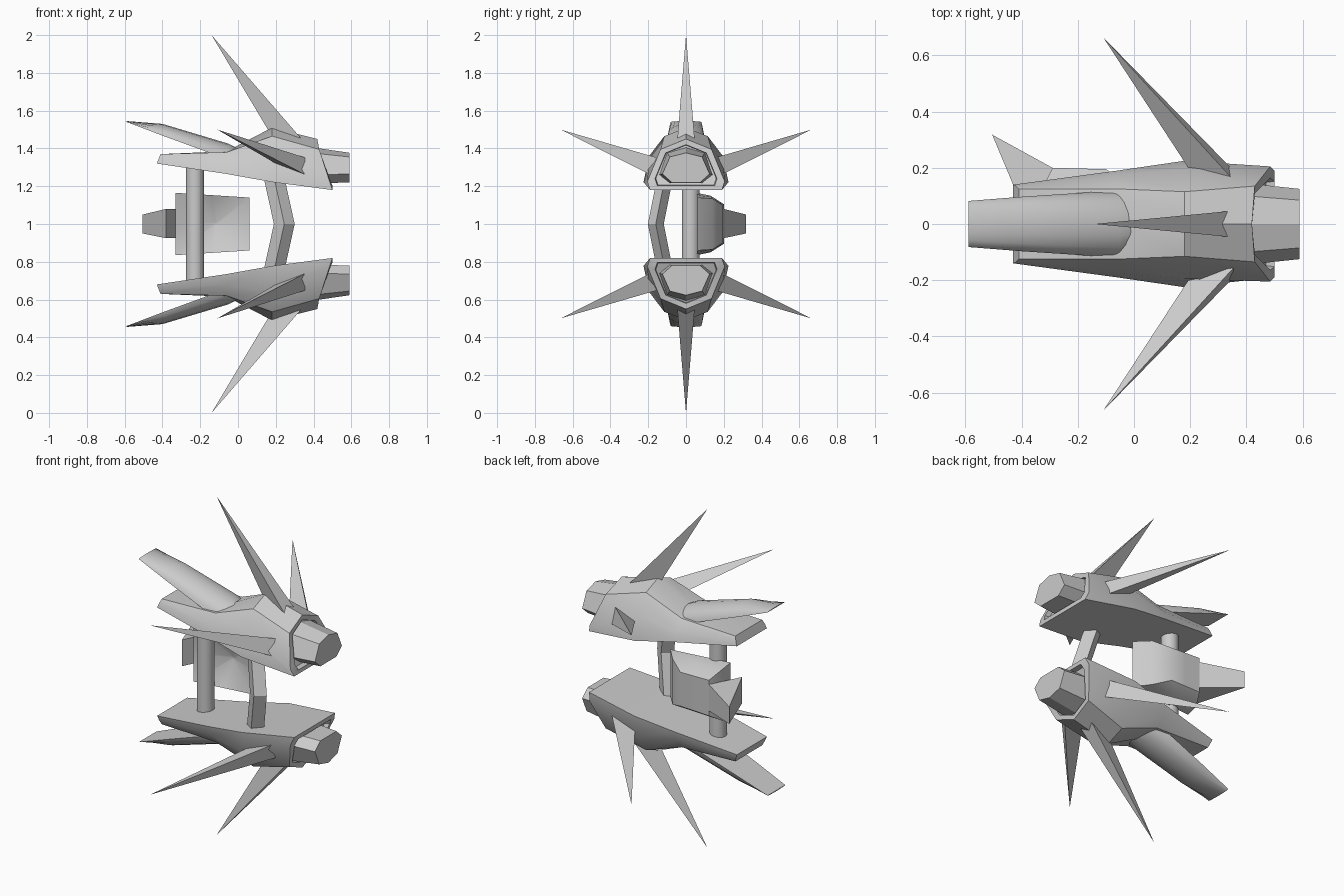
import bpy, bmesh, math

if bpy.data.objects.get("Cube"):
    bpy.data.objects.remove(bpy.data.objects["Cube"], do_unlink=True)

GREY = (0.6, 0.6, 0.6, 1)
mat = bpy.data.materials.new("plain grey")
mat.use_nodes = True
mat.diffuse_color = GREY
mat.node_tree.nodes["Principled BSDF"].inputs["Base Color"].default_value = GREY


def finish(name, bm, smooth=30):
    """Turn a bmesh into a shaded object."""
    bmesh.ops.recalc_face_normals(bm, faces=bm.faces[:])
    mesh = bpy.data.meshes.new(name)
    bm.to_mesh(mesh)
    bm.free()
    mesh.materials.append(mat)
    if smooth:
        mesh.shade_smooth()
        mesh.set_sharp_from_angle(angle=math.radians(smooth))
    obj = bpy.data.objects.new(name, mesh)
    bpy.context.collection.objects.link(obj)
    return obj


def loft(name, rings, smooth=30, flip=False, cap_start=True, cap_end=True):
    """Skin closed rings of points; flip reflects the part into the lower pod."""
    bm = bmesh.new()
    vs = [[bm.verts.new((x, y, 2 - z if flip else z)) for x, y, z in r] for r in rings]
    n = len(rings[0])
    for a, b in zip(vs, vs[1:]):
        for i in range(n):
            j = (i + 1) % n
            bm.faces.new((a[i], a[j], b[j], b[i]))
    if cap_start:
        bm.faces.new(vs[0])
    if cap_end:
        bm.faces.new(vs[-1])
    return finish(name, bm, smooth)


def whole(half):
    """Reflect a half section (bottom corner to top centre) across y = 0."""
    return half + [(x, -y, z) for x, y, z in reversed(half[:-1])]


def shrink(ring, s, dx, zc=1.3):
    return [(x + dx, y * s, zc + (z - zc) * s) for x, y, z in ring]


def spike(name, base, tip, flip):
    bm = bmesh.new()
    pts = [bm.verts.new((x, y, 2 - z if flip else z)) for x, y, z in base + [tip]]
    bm.faces.new(pts[:3])
    for i in range(3):
        bm.faces.new((pts[i], pts[(i + 1) % 3], pts[3]))
    finish(name, bm, 0)


# Hull sections, from the prow to the slanted tail
prow = whole([(-.43, .14, 1.32), (-.42, .135, 1.345), (-.41, .125, 1.37), (-.41, 0, 1.37)])
waist = whole([(-.06, .19, 1.265), (-.06, .175, 1.32), (-.06, .125, 1.38), (-.06, 0, 1.385)])
hump = whole([(.18, .225, 1.222), (.18, .195, 1.36), (.18, .115, 1.465), (.18, 0, 1.51)])
tail = whole([(.5, .19, 1.18), (.485, .205, 1.225), (.43, .135, 1.395), (.42, 0, 1.45)])
rim = shrink(tail, .8, 0)
recess = shrink(tail, .78, -.03)

# Tail nozzle sections
nozzle_in = whole([(.4, .09, 1.215), (.4, .145, 1.26), (.4, .1, 1.375), (.4, 0, 1.405)])
nozzle_out = whole([(.59, .075, 1.22), (.59, .125, 1.265), (.59, .085, 1.355), (.59, 0, 1.377)])

# Prow blade: flat below, rounded above


def blade_ring(x, width, low, high):
    steps = 8
    return [(x, width * math.cos(math.pi * i / steps),
             low + (high - low) * math.sin(math.pi * i / steps)) for i in range(steps + 1)]


blade = [blade_ring(-.59, .082, 1.54, 1.545), blade_ring(-.4, .097, 1.468, 1.53),
         blade_ring(-.05, .12, 1.34, 1.425), blade_ring(.02, .08, 1.32, 1.39)]

for label, flip in (("upper", False), ("lower", True)):
    loft(label + "_hull", [prow, waist, hump, tail, rim, recess], 32, flip)
    loft(label + "_nozzle", [nozzle_in, nozzle_out], 20, flip)
    loft(label + "_blade", blade, 35, flip)
    spike(label + "_centre_spike", [(.35, .047, 1.435), (.35, -.047, 1.435), (.17, 0, 1.48)],
          (-.14, 0, 2), flip)
    for side, s in (("left", 1), ("right", -1)):
        spike(label + "_" + side + "_spike",
              [(.36, .15 * s, 1.35), (.355, .19 * s, 1.262), (.2, .19 * s, 1.32)],
              (-.11, .665 * s, 1.5), flip)

# Round strut joining the two pods
bm = bmesh.new()
bmesh.ops.create_cone(bm, cap_ends=True, segments=24, radius1=.047, radius2=.047, depth=.64)
strut = finish("round_strut", bm)
strut.location = (-.228, .025, 1)

# Bent four-sided strut


def diamond(x, y, z):
    return [(x - .055, y, z), (x, y - .042, z), (x + .055, y, z), (x, y + .042, z)]


loft("bent_strut", [diamond(.19, -.11, .75), diamond(.245, -.16, 1), diamond(.19, -.11, 1.25)], 0)


# Central pod: a rounded shell with a shallow bowl facing forward
def pod_ring(x0, x1, y0, y1, h0, h1):
    xm, ym, hm = (x0 + x1) / 2, (y0 + y1) / 2, (h0 + h1) / 2
    return [(x0, y0, 1 - h0), (xm, ym, 1 - hm), (x1, y1, 1 - h1), (x1, y1, 1),
            (x1, y1, 1 + h1), (xm, ym, 1 + hm), (x0, y0, 1 + h0), (x0, y0, 1)]


loft("central_pod", [pod_ring(-.13, -.11, .13, .13, .01, .01),
                     pod_ring(-.33, .06, .055, .06, .165, .14),
                     pod_ring(-.325, -.01, .13, .14, .15, .135),
                     pod_ring(-.29, -.1, .2, .195, .105, .1)], 50)

# Pod fin: a wedge closing to an upright edge
loft("pod_fin", [[(-.38, .02, z0), (-.29, .2, z0), (-.505, .318, z1)]
                 for z0, z1 in ((.925, .95), (1.08, 1.05))], 0)
